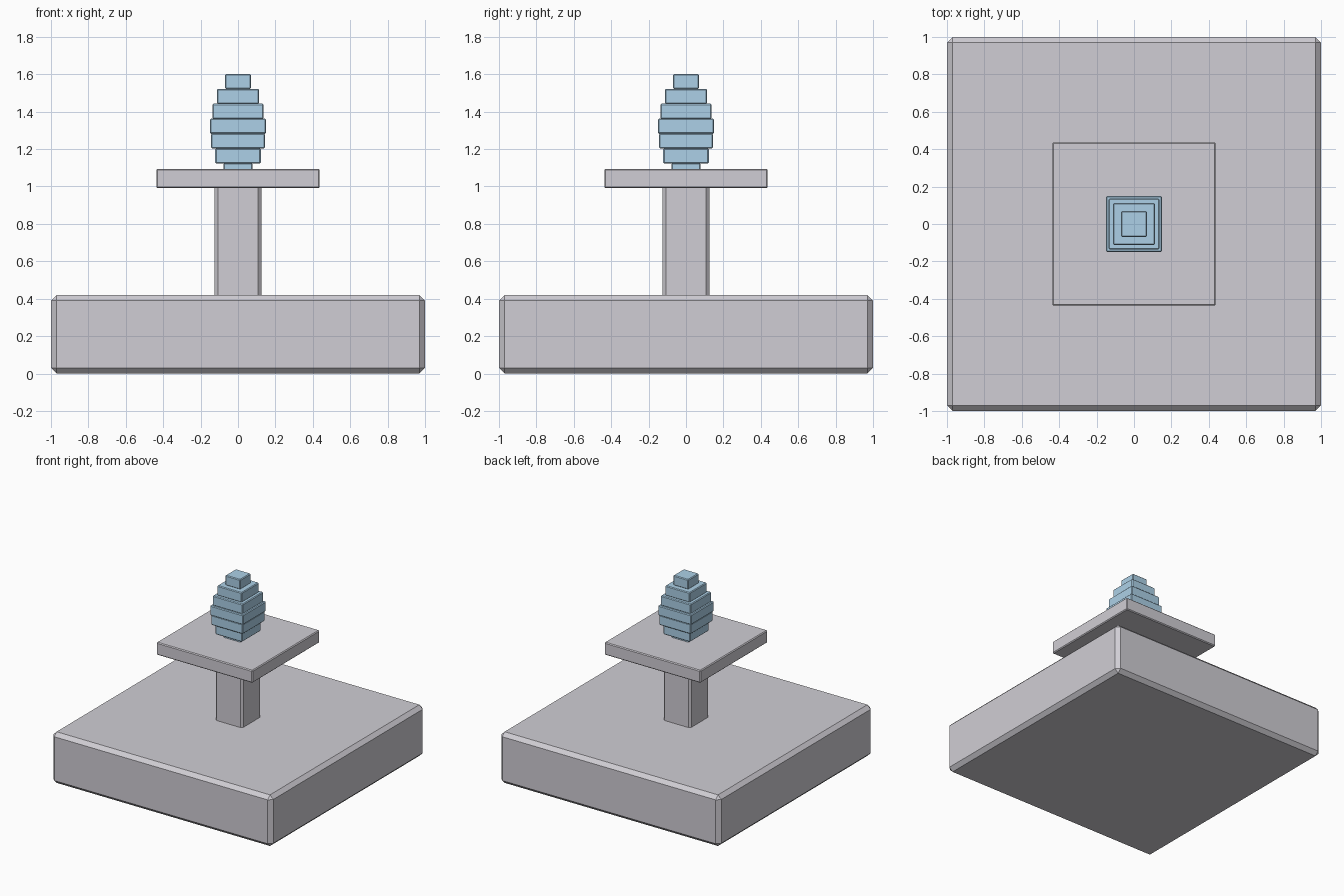
import bpy

cube = bpy.data.objects.get("Cube")
if cube:
    bpy.data.objects.remove(cube, do_unlink=True)


def material(name, colour):
    mat = bpy.data.materials.new(name)
    mat.use_nodes = True
    mat.diffuse_color = colour
    mat.node_tree.nodes["Principled BSDF"].inputs["Base Color"].default_value = colour
    return mat


stone = material("grey stone", (0.63, 0.615, 0.66, 1))
water = material("pale blue water", (0.42, 0.64, 0.81, 1))


def block(name, half, bottom, top, mat, bevel):
    """Square block centred on the z axis, with chamfered edges."""
    bpy.ops.mesh.primitive_cube_add(size=1, location=(0, 0, (bottom + top) / 2))
    obj = bpy.context.object
    obj.name = name
    obj.scale = (2 * half, 2 * half, top - bottom)
    bpy.ops.object.transform_apply(location=False, rotation=False, scale=True)
    obj.data.materials.append(mat)
    mod = obj.modifiers.new("chamfer", 'BEVEL')
    mod.width = bevel
    mod.segments = 1


# Stone pedestal
block("base", 1.0, 0, 0.42, stone, 0.03)
block("column", 0.125, 0.40, 1.02, stone, 0.017)
block("basin_slab", 0.437, 0.991, 1.094, stone, 0.007)

# Stacked water tiers of equal height, bottom to top
half_widths = (0.078, 0.122, 0.144, 0.15, 0.136, 0.112, 0.069)
height = 0.0795
for i, half in enumerate(half_widths):
    top = 1.602 - height * (len(half_widths) - 1 - i)
    block(f"water_tier_{i + 1}", half, top - height - 0.002, top, water, 0.006)
